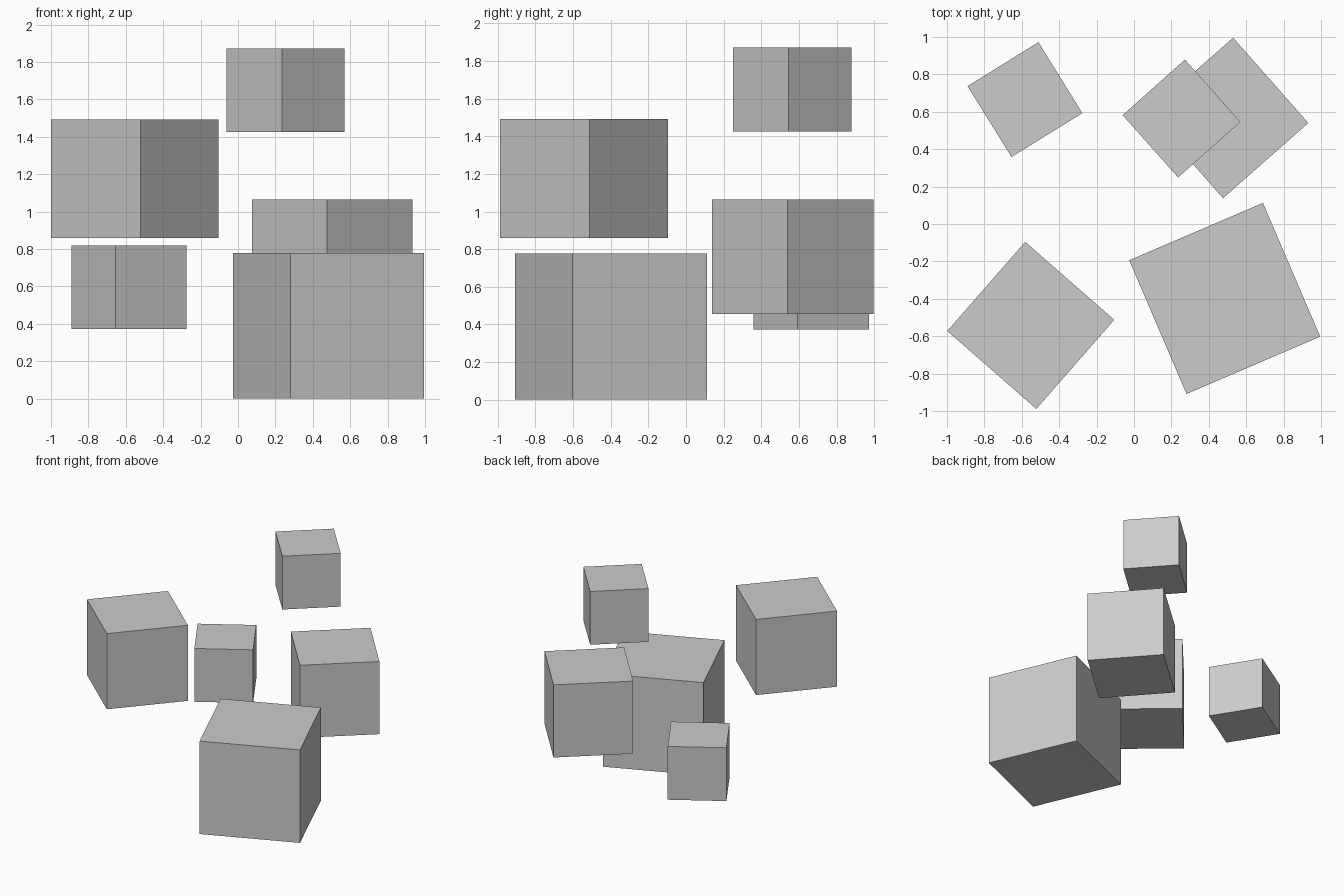
import bpy
from math import radians

default_cube = bpy.data.objects.get("Cube")
if default_cube:
    bpy.data.objects.remove(default_cube, do_unlink=True)

# One plain grey for every block
grey = bpy.data.materials.new("light grey")
grey.use_nodes = True
colour = (0.6, 0.6, 0.6, 1)
grey.diffuse_color = colour
grey.node_tree.nodes["Principled BSDF"].inputs["Base Color"].default_value = colour


def floating_block(name, x, y, bottom, side, turn):
    """Cube of the given side, turned about z, resting at height bottom."""
    bpy.ops.mesh.primitive_cube_add(
        size=side, location=(x, y, bottom + side / 2), rotation=(0, 0, radians(turn)))
    block = bpy.context.object
    block.name = name
    block.data.materials.append(grey)


# Large ground block, then the floating ones
floating_block("large_ground_block", 0.485, -0.398, 0, 0.778, 23.2)
floating_block("front_right_block", -0.552, -0.542, 0.86, 0.633, 48.8)
floating_block("back_right_block", -0.583, 0.665, 0.373, 0.446, 31.8)
floating_block("back_left_block", 0.503, 0.567, 0.457, 0.608, 41.4)
floating_block("top_block", 0.254, 0.564, 1.425, 0.446, 41.7)
